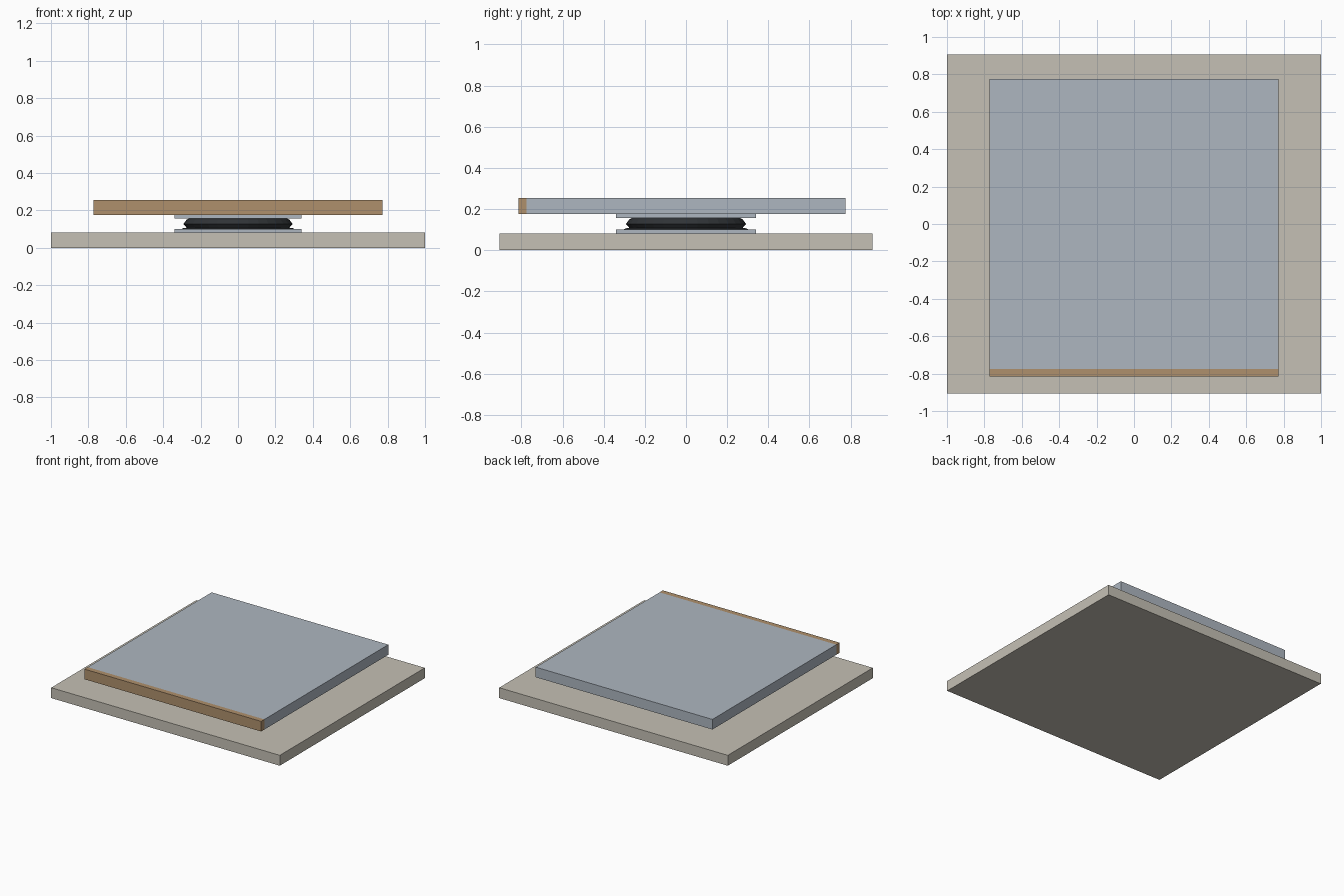
import bpy, bmesh, math

if "Cube" in bpy.data.objects:
    bpy.data.objects.remove(bpy.data.objects["Cube"])


def material(name, rgb):
    m = bpy.data.materials.new(name)
    m.diffuse_color = (*rgb, 1)
    m.use_nodes = True
    m.node_tree.nodes["Principled BSDF"].inputs["Base Color"].default_value = m.diffuse_color
    return m


STONE = material("warm grey concrete", (0.56, 0.53, 0.46))
STEEL = material("blue grey steel", (0.42, 0.47, 0.53))
WOOD = material("brown edge", (0.43, 0.28, 0.15))
RUBBER = material("black rubber", (0.03, 0.034, 0.038))


def finish(name, bm, mat):
    bmesh.ops.recalc_face_normals(bm, faces=bm.faces)
    me = bpy.data.meshes.new(name)
    bm.to_mesh(me)
    bm.free()
    me.materials.append(mat)
    ob = bpy.data.objects.new(name, me)
    bpy.context.collection.objects.link(ob)
    return ob


def box(name, x, y, z, mat):
    """Box from (min, max) ranges on each axis."""
    bm = bmesh.new()
    bmesh.ops.create_cube(bm, size=1)
    for v in bm.verts:
        v.co = [r[0] if c < 0 else r[1] for c, r in zip(v.co, (x, y, z))]
    return finish(name, bm, mat)


def lathe(name, profile, sides, mat):
    """Closed solid turned round the z axis from (radius, height) points."""
    bm = bmesh.new()
    rings = [[bm.verts.new((r * math.cos(2 * math.pi * i / sides),
                            r * math.sin(2 * math.pi * i / sides), z))
              for i in range(sides)] for r, z in profile]
    for a, b in zip(rings, rings[1:]):
        for i in range(sides):
            j = (i + 1) % sides
            bm.faces.new((a[i], a[j], b[j], b[i]))
    bm.faces.new(rings[0])
    bm.faces.new(rings[-1])
    return finish(name, bm, mat)


# Base slab
box("base_slab", (-1, 1), (-0.906, 0.906), (0, 0.082), STONE)

# Mounting plates below and above the bellows
box("lower_plate", (-0.34, 0.34), (-0.34, 0.34), (0.082, 0.1), STEEL)
box("upper_plate", (-0.34, 0.34), (-0.34, 0.34), (0.156, 0.175), STEEL)

# Squashed rubber bellows with a bead ring at its foot
lathe("bellows_bead", [(0.305, 0.1), (0.29, 0.107)], 32, RUBBER)
lathe("rubber_bellows", [(0.27, 0.1), (0.275, 0.108), (0.292, 0.128),
                         (0.275, 0.15), (0.265, 0.156)], 32, RUBBER)

# Platform with its coloured front edge
box("platform", (-0.773, 0.773), (-0.774, 0.774), (0.175, 0.255), STEEL)
box("front_edge", (-0.773, 0.773), (-0.815, -0.774), (0.175, 0.255), WOOD)
